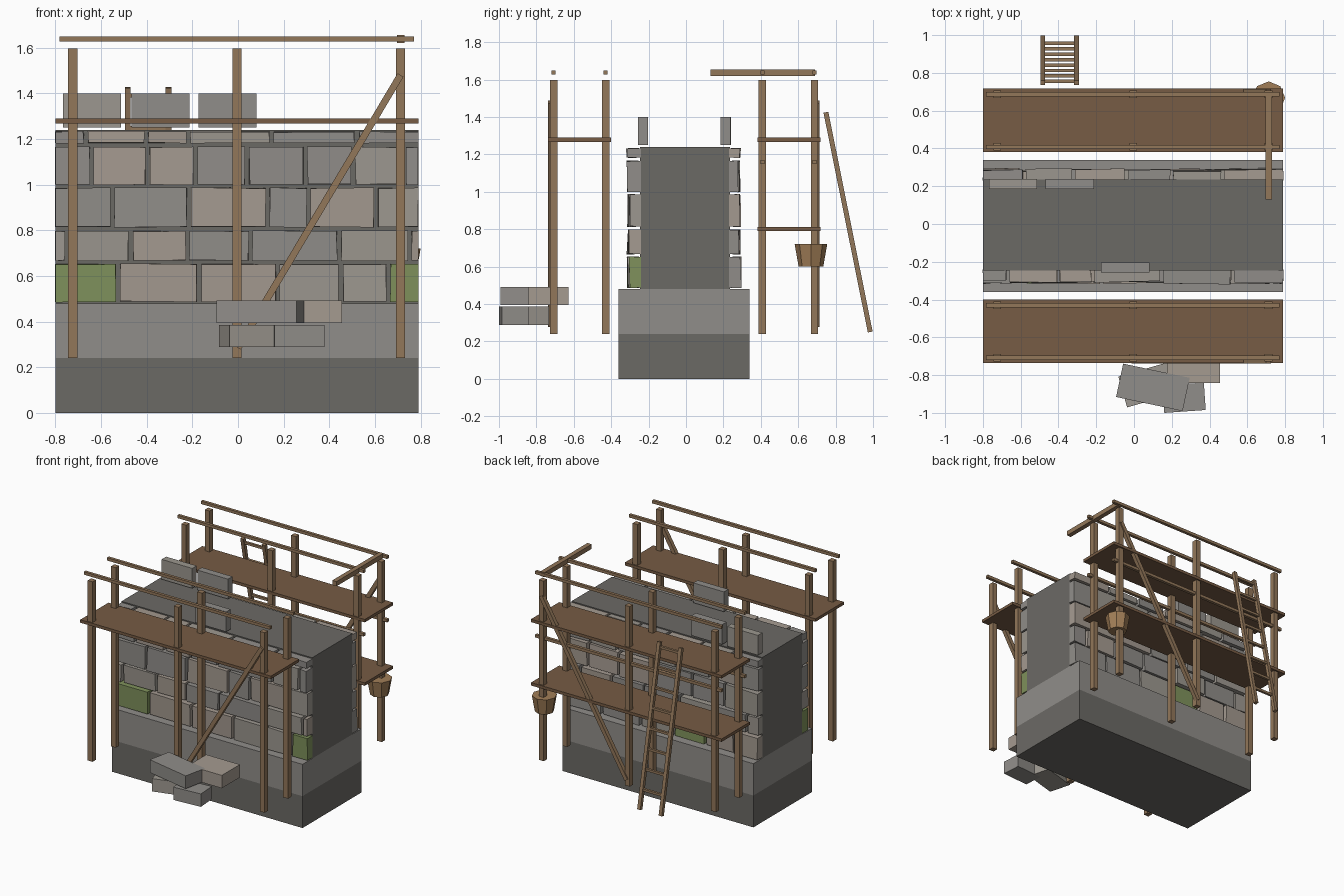
import bpy, random
from math import radians, pi
from mathutils import Vector, Matrix

if "Cube" in bpy.data.objects:
    bpy.data.objects.remove(bpy.data.objects["Cube"])

random.seed(7)


def mat(name, *rgb):
    m = bpy.data.materials.new(name)
    m.diffuse_color = tuple((c / 255) ** 2.2 for c in rgb) + (1,)
    m.use_nodes = True
    m.node_tree.nodes["Principled BSDF"].inputs["Base Color"].default_value = m.diffuse_color
    return m


DARK = mat("dark_stone", 107, 105, 101)
LIGHT = mat("footing_stone", 143, 140, 136)
GREYS = [mat("stone_a", 143, 140, 136), mat("stone_b", 155, 150, 142), mat("stone_c", 163, 153, 143)]
MOSS = mat("moss", 126, 144, 92)
WOOD = mat("wood", 145, 118, 90)
PLANK = mat("plank", 118, 92, 70)
PAIL = mat("pail_wood", 160, 125, 88)

BOX_FACES = [(0, 1, 3, 2), (4, 6, 7, 5), (0, 4, 5, 1), (2, 3, 7, 6), (0, 2, 6, 4), (1, 5, 7, 3)]


def mesh(name, verts, faces, material):
    me = bpy.data.meshes.new(name)
    me.from_pydata(verts, [], faces)
    me.materials.append(material)
    ob = bpy.data.objects.new(name, me)
    bpy.context.collection.objects.link(ob)
    return ob


def box(name, lo, hi, material):
    v = [(x, y, z) for x in (lo[0], hi[0]) for y in (lo[1], hi[1]) for z in (lo[2], hi[2])]
    return mesh(name, v, BOX_FACES, material)


def block(name, c, size, material, turn=0):
    s = Vector(size) / 2
    ob = box(name, -s, s, material)
    ob.matrix_world = Matrix.Translation(c) @ Matrix.Rotation(radians(turn), 4, 'Z')
    return ob


def beam(name, a, b, w, material=WOOD):
    a, b = Vector(a), Vector(b)
    d = b - a
    ob = box(name, (-w / 2, -w / 2, -d.length / 2), (w / 2, w / 2, d.length / 2), material)
    # keep the section square to the axes when tilting
    z = d.normalized()
    x = Vector((1, 0, 0)) if abs(z.x) < 0.01 else Vector((0, 1, 0)).cross(z).normalized()
    rot = Matrix((x, z.cross(x), z)).transposed().to_4x4()
    ob.matrix_world = Matrix.Translation((a + b) / 2) @ rot
    return ob


# Footing and wall core
box("footing_lower", (-0.8, -0.36, 0), (0.79, 0.34, 0.24), DARK)
box("footing_upper", (-0.8, -0.36, 0.24), (0.79, 0.34, 0.48), LIGHT)
box("wall_core", (-0.8, -0.245, 0.48), (0.79, 0.235, 1.24), DARK)


# Facing stones: slightly irregular blocks in five courses
def stone(name, x0, x1, z0, z1, side, material):
    inner = -0.24 if side < 0 else 0.23
    outer = (-0.305 if side < 0 else 0.288) + random.uniform(-0.01, 0.006)
    j = lambda a: random.uniform(-a, a)
    v = []
    for x in (x0, x1):
        for y in sorted((inner, outer)):
            for z in (z0, z1):
                if y == outer:
                    v.append((min(0.79, max(-0.8, x + j(0.003))), y + j(0.005), z + j(0.003)))
                else:
                    v.append((x, y, z))
    mesh(name, v, BOX_FACES, material)


COURSES = [(0.487, 0.652), (0.667, 0.797), (0.814, 0.985), (1.0, 1.165), (1.183, 1.232)]
FRONT_JOINTS = [
    [-0.525, -0.17, 0.175, 0.45, 0.66],
    [-0.75, -0.47, -0.222, 0.055, 0.442, 0.752],
    [-0.55, -0.215, 0.13, 0.31, 0.605],
    [-0.64, -0.397, -0.185, 0.04, 0.295, 0.505, 0.726],
    [-0.667, -0.402, -0.218, 0.148, 0.52],
]
BACK_JOINTS = [
    [-0.6, -0.36, -0.1, 0.18, 0.5],
    [-0.7, -0.42, -0.15, 0.15, 0.42, 0.68],
    [-0.52, -0.25, 0.08, 0.36, 0.62],
    [-0.66, -0.4, -0.12, 0.1, 0.38, 0.6],
    [-0.58, -0.32, -0.04, 0.2, 0.47],
]
for side, rows, mossy in ((-1, FRONT_JOINTS, {(0, 0), (0, 5)}), (1, BACK_JOINTS, {(0, 2)})):
    for r, joints in enumerate(rows):
        edges = [-0.81] + joints + [0.8]
        for i, (a, b) in enumerate(zip(edges, edges[1:])):
            m = MOSS if (r, i) in mossy else random.choice(GREYS)
            label = "front" if side < 0 else "back"
            stone(f"{label}_stone_{r}_{i}", a + 0.009, b - 0.009, *COURSES[r], side, m)

# Loose stones on the wall top
for i, (x, y) in enumerate([(-0.64, 0.213), (-0.34, 0.211), (-0.046, -0.23)]):
    block(f"top_stone_{i}", (x, y, 1.325), (0.255, 0.053, 0.15), GREYS[(1, 0, 0)[i]])

# Stone pile in front
for i, (x, y, z, sx, sy, turn, g) in enumerate([
        (0.07, -0.852, 0.337, 0.27, 0.17, 16, 1), (0.265, -0.92, 0.337, 0.22, 0.145, 4, 0),
        (0.10, -0.865, 0.443, 0.36, 0.18, -12, 0), (0.315, -0.735, 0.443, 0.28, 0.215, 0, 2)]):
    block(f"pile_stone_{i}", (x, y, z), (sx, sy, 0.097), GREYS[g], turn)

# Scaffolds: posts, rails, decks, braces
for label, ys, deck, levels in (("front", (-0.708, -0.43), (-0.737, -0.4), (1.278,)),
                                ("back", (0.408, 0.687), (0.382, 0.718), (1.278, 0.80))):
    for z in levels:
        box(f"{label}_deck", (-0.8, deck[0], z - 0.011), (0.79, deck[1], z + 0.011), PLANK)
    for y in ys:
        for x in (-0.724, -0.005, 0.712):
            beam(f"{label}_post", (x, y, 0.24), (x, y, 1.597), 0.04)
        for z in levels:
            beam(f"{label}_rail", (-0.783, y, z + 0.36), (0.77, y, z + 0.36), 0.022)
    yb = -0.724 if label == "front" else 0.7
    beam(f"{label}_brace", (0, yb, 0.285), (0.712, yb, 1.48), 0.03)

# Ladder
foot, head = Vector((0, 0.985, 0.25)), Vector((0, 0.748, 1.425))
for x in (-0.483, -0.304):
    beam("ladder_side", foot + Vector((x, 0, 0)), head + Vector((x, 0, 0)), 0.026)
for i in range(8):
    p = foot.lerp(head, 0.12 + 0.85 * i / 7)
    beam("ladder_rung", p + Vector((-0.483, 0, 0)), p + Vector((-0.304, 0, 0)), 0.018)

# Hoist beam and bucket
beam("hoist_beam", (0.713, 0.13, 1.637), (0.713, 0.69, 1.637), 0.035)
bpy.ops.mesh.primitive_cone_add(vertices=8, radius1=0.066, radius2=0.087, depth=0.12,
                                location=(0.713, 0.668, 0.66))
bucket = bpy.context.object
bucket.name = "bucket"
bucket.data.materials.append(PAIL)
